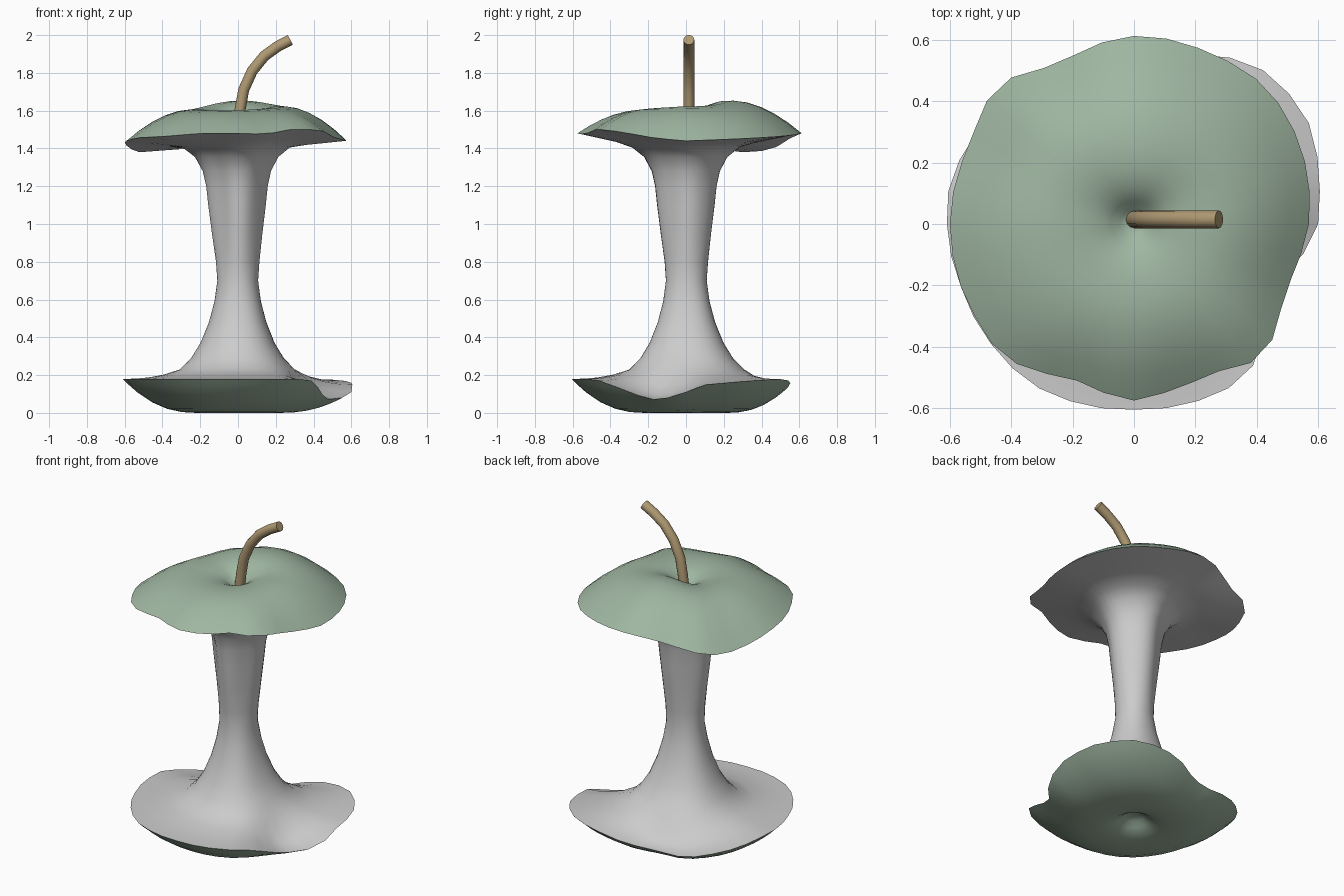
import bpy, bmesh, math
from mathutils import Vector

if "Cube" in bpy.data.objects:
    bpy.data.objects.remove(bpy.data.objects["Cube"])

N = 36  # segments around

# rim outlines: (degrees, radius, height)
TOP = [(0, .57, 1.44), (26, .60, 1.45), (46, .62, 1.46), (66, .61, 1.47), (83, .614, 1.48),
       (95, .612, 1.48), (107, .585, 1.46), (118, .58, 1.43), (134, .637, 1.40), (143, .62, 1.38),
       (153, .595, 1.38), (178, .60, 1.43), (213, .60, 1.46), (225, .61, 1.46), (248, .54, 1.48),
       (270, .575, 1.48), (286, .55, 1.475), (299, .55, 1.50), (315, .61, 1.50), (327, .557, 1.48),
       (342, .54, 1.455), (360, .57, 1.44)]
BOTTOM = [(0, .60, .11), (10, .615, .15), (31, .66, .17), (48, .66, .18), (62, .62, .17),
          (72, .58, .155), (82, .54, .13), (90, .50, .11), (105, .47, .095), (125, .55, .10),
          (140, .575, .125), (154, .60, .15), (169, .615, .18), (200, .60, .18), (225, .61, .18),
          (236, .62, .18), (270, .605, .18), (306, .62, .18), (313, .59, .165), (325, .53, .11),
          (338, .50, .07), (350, .56, .08), (360, .60, .11)]


def sample(knots, deg):
    for (d0, r0, z0), (d1, r1, z1) in zip(knots, knots[1:]):
        if d0 <= deg <= d1:
            k = (deg - d0) / (d1 - d0)
            return r0 + (r1 - r0) * k, z0 + (z1 - z0) * k


def polar_ring(fn):
    """Closed ring from fn(degrees) -> (radius, z)."""
    pts = []
    for i in range(N):
        deg = 360 * i / N
        r, z = fn(deg)
        a = math.radians(deg)
        pts.append(Vector((r * math.cos(a), r * math.sin(a), z)))
    return pts


def mix(base, rim, t, u):
    """Ring between an inner ring and a rim: t for radius, u for height."""
    def fn(deg):
        (r0, z0), (r1, z1) = base(deg), sample(rim, deg)
        return r0 + (r1 - r0) * t, z0 + (z1 - z0) * u
    return polar_ring(fn)


def loft(name, rings, color=None, cap_start=False, cap_end=False, angle=45):
    bm = bmesh.new()
    vs = [[bm.verts.new(p) for p in ring] for ring in rings]
    n = len(vs[0])
    for a, b in zip(vs, vs[1:]):
        for i in range(n):
            j = (i + 1) % n
            bm.faces.new((a[i], a[j], b[j], b[i]))
    if cap_start:
        bm.faces.new(vs[0][::-1])
    if cap_end:
        bm.faces.new(vs[-1])
    me = bpy.data.meshes.new(name)
    bm.to_mesh(me)
    bm.free()
    ob = bpy.data.objects.new(name, me)
    bpy.context.collection.objects.link(ob)
    if color:
        mat = bpy.data.materials.get(color[0]) or bpy.data.materials.new(color[0])
        mat.diffuse_color = color[1]
        mat.use_nodes = True
        mat.node_tree.nodes["Principled BSDF"].inputs["Base Color"].default_value = mat.diffuse_color
        me.materials.append(mat)
    bpy.ops.object.select_all(action='DESELECT')
    ob.select_set(True)
    bpy.context.view_layer.objects.active = ob
    bpy.ops.object.shade_smooth_by_angle(angle=math.radians(angle))
    return ob


GREEN = ("skin_green", (.35, .47, .36, 1))
BROWN = ("stem_brown", (.43, .32, .17, 1))


# top skin: rim, rounded shoulder, stem dimple
def crest(deg):
    s = math.sin(math.radians(deg))
    return .25, 1.615 + (.038 * s ** 3 if s > 0 else .012 * s) + .008 * math.cos(math.radians(deg))


rings = [mix(crest, TOP, t, t ** 1.8) for t in (1, .8, .6, .4, .2, 0)]
for r, k in ((.18, .97), (.12, .8), (.075, .5), (.045, .15), (.02, 0)):
    rings.append(polar_ring(lambda d: (r, 1.54 + (crest(d)[1] - 1.54) * k)))
loft("top_skin", rings, GREEN, cap_end=True)

# bottom skin: blossom dimple, rounded base, upturned rim
rings = [polar_ring(lambda d: p) for p in ((.02, .07), (.055, .06), (.085, .035), (.12, .015), (.17, .003))]
rings += [mix(lambda d: (.22, 0), BOTTOM, t, t ** 2.3) for t in (0, .2, .4, .6, .8, .92, 1)]
loft("bottom_skin", rings, GREEN, cap_start=True)


# bitten flesh: flares from the lower rim to a ribbed neck and out to the upper rim
def rib(r, z):
    four = .05 * min(1, max(-.4, (z - .7) / .3))
    three = .05 if z > .9 else .02

    def fn(deg):
        a = math.radians(deg)
        return r * (1 + four * math.cos(4 * a) + three * math.cos(3 * a - .75 * math.pi)
                    + .03 * math.sin(a)), z
    return fn


low, high = rib(.31, .23), rib(.27, 1.405)
rings = [mix(low, BOTTOM, t, u) for t, u in ((1, 1), (.8, .98), (.55, .85), (.28, .55), (0, 0))]
for r, z in ((.25, .29), (.2, .37), (.155, .48), (.125, .59), (.108, .70), (.113, .80), (.128, .95),
             (.145, 1.10), (.155, 1.20), (.172, 1.28), (.21, 1.355)):
    rings.append(polar_ring(rib(r, z)))
rings += [mix(high, TOP, t, u) for t, u in ((0, 0), (.3, .4), (.65, .7), (.88, .9), (1, 1))]
loft("flesh_core", rings)

# bent stem: tube swept along a path in the xz plane
path = [(0, 1.52), (.012, 1.61), (.03, 1.71), (.075, 1.81), (.14, 1.89), (.21, 1.94), (.277, 1.975)]
rings = []
for i, (x, z) in enumerate(path):
    x0, z0 = path[max(i - 1, 0)]
    x1, z1 = path[min(i + 1, len(path) - 1)]
    t = Vector((x1 - x0, 0, z1 - z0)).normalized()
    side = Vector((t.z, 0, -t.x))
    rings.append([Vector((x, .015, z)) + .029 * (side * math.cos(a) + Vector((0, 1, 0)) * math.sin(a))
                  for a in (2 * math.pi * k / 12 for k in range(12))])
loft("stem", rings, BROWN, cap_start=True, cap_end=True)
